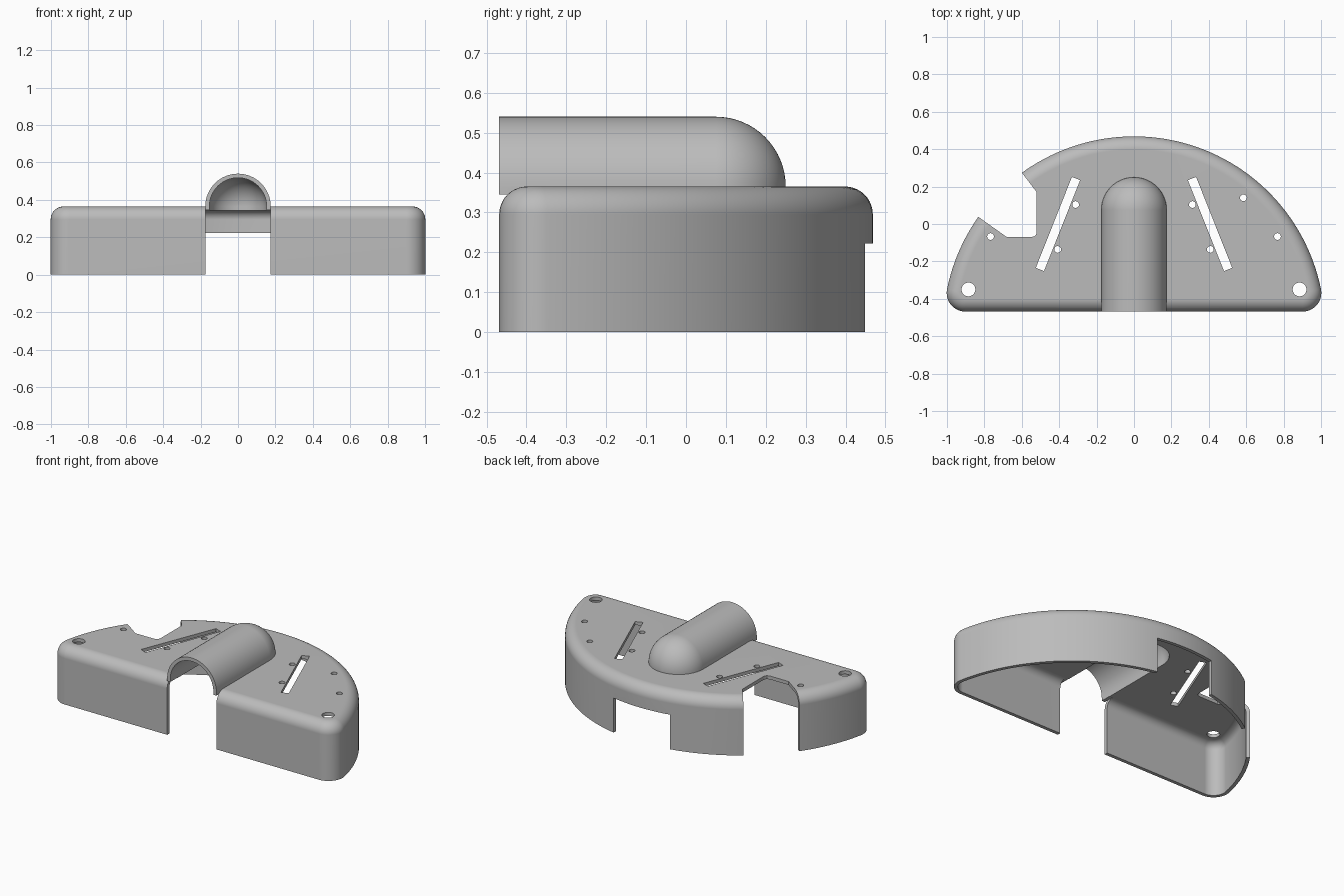
import bpy
import bmesh
from math import sin, cos, pi, sqrt, atan2, hypot

cube = bpy.data.objects.get("Cube")
if cube:
    bpy.data.objects.remove(cube, do_unlink=True)

# Main dimensions
HEIGHT, WALL, FILLET = 0.365, 0.022, 0.07
ARC_R, ARC_Y = 1.02, -0.5515
FRONT_Y, CORNER_R = -0.4685, 0.1
DOME_R, DOME_Y, DOME_LOW = 0.175, 0.075, 0.345

plastic = bpy.data.materials.new("grey plastic")
plastic.use_nodes = True
GREY = (0.5, 0.5, 0.5, 1)
plastic.diffuse_color = GREY
plastic.node_tree.nodes["Principled BSDF"].inputs["Base Color"].default_value = GREY


def loft(name, rings):
    """Closed solid through equal-length rings of points, capped at both ends."""
    bm = bmesh.new()
    loops = [[bm.verts.new(p) for p in ring] for ring in rings]
    for a, b in zip(loops, loops[1:]):
        for i in range(len(a)):
            j = (i + 1) % len(a)
            bm.faces.new((a[i], a[j], b[j], b[i]))
    bm.faces.new(loops[0])
    bm.faces.new(loops[-1])
    bmesh.ops.recalc_face_normals(bm, faces=bm.faces)
    mesh = bpy.data.meshes.new(name)
    bm.to_mesh(mesh)
    bm.free()
    obj = bpy.data.objects.new(name, mesh)
    bpy.context.collection.objects.link(obj)
    mesh.materials.append(plastic)
    return obj


def arc(cx, cy, r, start, end, steps):
    return [(cx + r * cos(start + (end - start) * i / steps),
             cy + r * sin(start + (end - start) * i / steps)) for i in range(steps + 1)]


def outline(inset):
    """D-shaped plan: straight front, rounded corners, curved back."""
    cy = FRONT_Y + CORNER_R
    cx = sqrt((ARC_R - CORNER_R) ** 2 - (cy - ARC_Y) ** 2)
    tangent = atan2(cy - ARC_Y, cx)
    r = CORNER_R - inset
    right = arc(cx, cy, r, -pi / 2, tangent, 10)
    back = arc(0, ARC_Y, ARC_R - inset, tangent, pi - tangent, 72)[1:-1]
    left = arc(-cx, cy, r, pi - tangent, 1.5 * pi, 10)
    return right + back + left


def shell_rings(inset, top, radius):
    """Wall from the floor up, then a quarter-round to the top."""
    steps = [(inset, 0)]
    for i in range(11):
        a = pi / 2 * i / 10
        steps.append((inset + radius * (1 - cos(a)), top - radius + radius * sin(a)))
    return [[(x, y, z) for x, y in outline(d)] for d, z in steps]


def bullet(name, radius, front, low):
    """Half-round tunnel with a rounded back end and short straight legs."""
    stations = [(front, radius)]
    stations += [(DOME_Y + radius * sin(a), radius * cos(a))
                 for a in (pi / 2 * i / 16 for i in range(16))]
    stations.append((DOME_Y + radius, 0.002))
    return loft(name, [[(r, y, low)] + [(x, y, z) for x, z in arc(0, HEIGHT, r, 0, pi, 32)]
                       + [(-r, y, low)] for y, r in stations])


def prism(name, points, low=-0.1, high=0.7):
    return loft(name, [[(x, y, z) for x, y in points] for z in (low, high)])


def box(name, half_x, y0, y1, high):
    return prism(name, [(-half_x, y0), (half_x, y0), (half_x, y1), (-half_x, y1)], high=high)


def combine(target, tool, operation):
    mod = target.modifiers.new(operation.lower(), 'BOOLEAN')
    mod.operation, mod.solver, mod.object = operation, 'EXACT', tool
    bpy.context.view_layer.update()
    bpy.ops.object.select_all(action='DESELECT')
    bpy.context.view_layer.objects.active = target
    target.select_set(True)
    bpy.ops.object.modifier_apply(modifier=mod.name)
    bpy.data.objects.remove(tool, do_unlink=True)


# Hollow body, open underneath
inner = shell_rings(WALL, HEIGHT - WALL, FILLET - WALL)
housing = loft("housing", inner[::-1] + shell_rings(0, HEIGHT, FILLET))

# Front doorway, then the domed tunnel over it
combine(housing, box("front_opening", DOME_R, -0.6, FRONT_Y + FILLET, DOME_LOW), 'DIFFERENCE')
combine(housing, bullet("tunnel", DOME_R, FRONT_Y, DOME_LOW), 'UNION')
combine(housing, bullet("tunnel_hollow", DOME_R - WALL, -0.6, 0.28), 'DIFFERENCE')

# Low opening in the middle of the back wall
combine(housing, box("back_opening", 0.2, 0.35, 0.6, 0.222), 'DIFFERENCE')

# Angular cut-out through the right side of the back
cutout = [(-0.8, 0.5375), (-0.52, 0.17), (-0.52, -0.04), (-0.523, -0.055), (-0.531, -0.065),
          (-0.55, -0.07), (-0.68, -0.07), (-1.1, 0.228)]
combine(housing, prism("side_cutout", cutout), 'DIFFERENCE')

# Slanted slots and round holes in the top
for side in (-1, 1):
    ax, ay, bx, by = 0.31 * side, 0.243, 0.503 * side, -0.243
    length = hypot(bx - ax, by - ay)
    nx, ny = (by - ay) / length * 0.0235, (ax - bx) / length * 0.0235
    slot = [(ax + nx, ay + ny), (bx + nx, by + ny), (bx - nx, by - ny), (ax - nx, ay - ny)]
    combine(housing, prism("slot", slot), 'DIFFERENCE')
    holes = [(0.885, -0.35, 0.037), (0.312, 0.104, 0.018),
             (0.408, -0.136, 0.018), (0.767, -0.067, 0.018)]
    if side == 1:
        holes.append((0.585, 0.14, 0.018))
    for x, y, r in holes:
        combine(housing, prism("hole", arc(side * x, y, r, 0, 2 * pi, 24)[:-1]), 'DIFFERENCE')

# Smooth curves with crisp edges
bpy.ops.object.select_all(action='DESELECT')
bpy.context.view_layer.objects.active = housing
housing.select_set(True)
bpy.ops.object.shade_smooth_by_angle(angle=pi / 6)
weighted = housing.modifiers.new("even_shading", 'WEIGHTED_NORMAL')
weighted.keep_sharp = True
